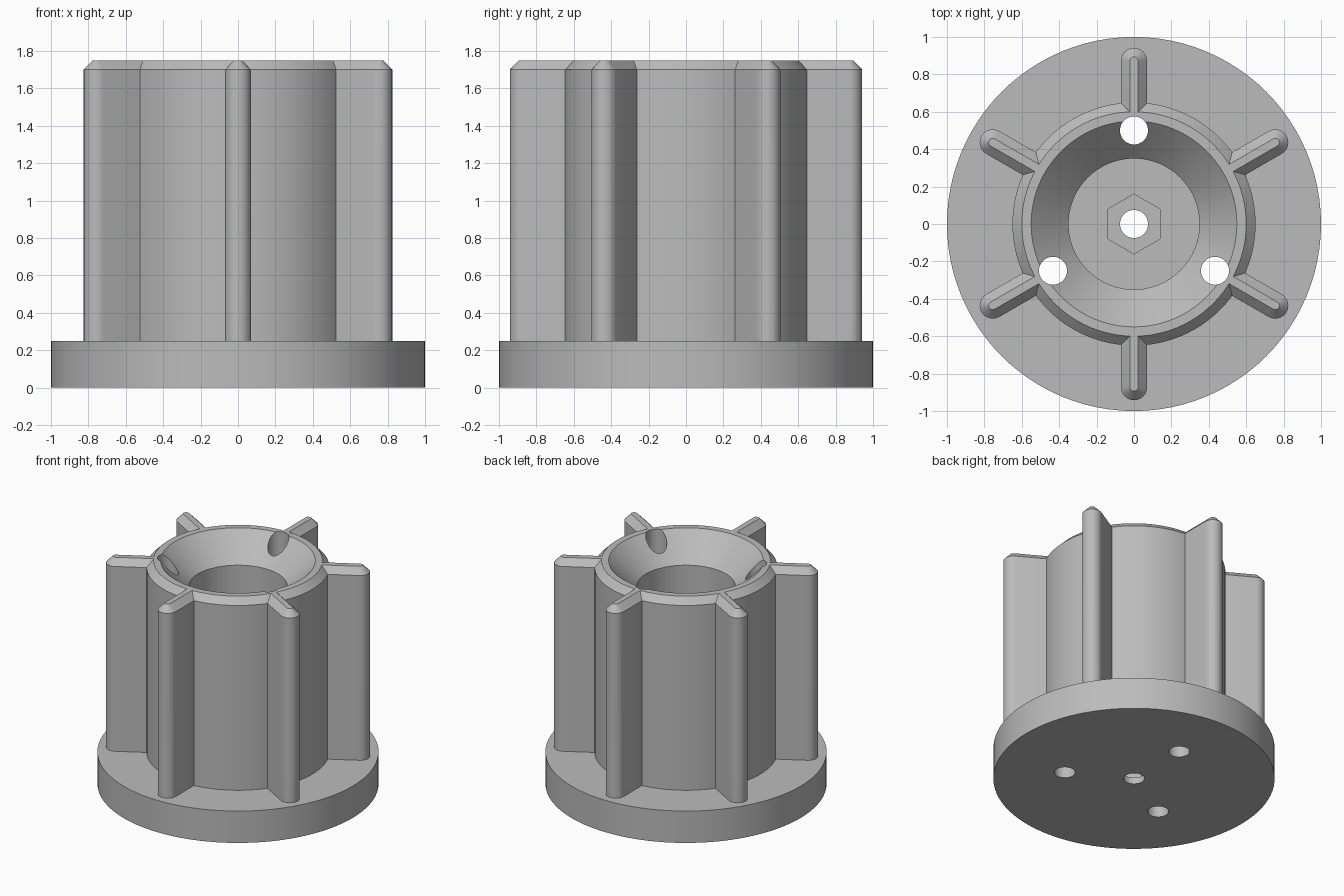
import bpy, bmesh, math
from mathutils import Matrix, Vector

cube = bpy.data.objects.get("Cube")
if cube:
    bpy.data.objects.remove(cube, do_unlink=True)

grey = bpy.data.materials.new("plain grey")
grey.use_nodes = True
GREY = (0.5, 0.5, 0.5, 1)
grey.diffuse_color = GREY
grey.node_tree.nodes["Principled BSDF"].inputs["Base Color"].default_value = GREY


def finish(bm, name):
    bmesh.ops.recalc_face_normals(bm, faces=bm.faces)
    mesh = bpy.data.meshes.new(name)
    bm.to_mesh(mesh)
    bm.free()
    mesh.materials.append(grey)
    obj = bpy.data.objects.new(name, mesh)
    bpy.context.collection.objects.link(obj)
    return obj


def lathe(name, profile, steps=96):
    bm = bmesh.new()
    verts = [bm.verts.new((r, 0, z)) for r, z in profile]
    edges = [bm.edges.new(pair) for pair in zip(verts, verts[1:])]
    bmesh.ops.spin(bm, geom=verts + edges, cent=(0, 0, 0), axis=(0, 0, 1),
                   angle=2 * math.pi, steps=steps)
    bmesh.ops.remove_doubles(bm, verts=bm.verts, dist=1e-4)
    return finish(bm, name)


def loft(name, rings):
    # closed solid through matching rings of points
    bm = bmesh.new()
    loops = [[bm.verts.new(p) for p in ring] for ring in rings]
    n = len(loops[0])
    for a, b in zip(loops, loops[1:]):
        for i in range(n):
            j = (i + 1) % n
            bm.faces.new((a[i], a[j], b[j], b[i]))
    bm.faces.new(loops[0][::-1])
    bm.faces.new(loops[-1])
    return finish(bm, name)


def polygon(radius, sides, z, cx=0, cy=0, turn=0):
    angles = [turn + 2 * math.pi * i / sides for i in range(sides)]
    return [(cx + radius * math.cos(a), cy + radius * math.sin(a), z) for a in angles]


def rib_outline(half, z, start=0.585, centre=0.872, arc=12):
    # straight sided slot with a round outer end
    pts = [(start, -half, z)]
    for i in range(arc + 1):
        a = -math.pi / 2 + math.pi * i / arc
        pts.append((centre + half * math.cos(a), half * math.sin(a), z))
    return pts + [(start, half, z)]


def combine(target, tool, operation):
    mod = target.modifiers.new(operation.title(), 'BOOLEAN')
    mod.operation, mod.object, mod.solver = operation, tool, 'EXACT'
    bpy.context.view_layer.objects.active = target
    bpy.ops.object.modifier_apply(modifier=mod.name)
    bpy.data.objects.remove(tool, do_unlink=True)


# Flange, hub, countersunk mouth and bore in one turned profile
body = lathe("ribbed_hub", [
    (0, 0), (1, 0), (1, 0.25), (0.65, 0.25), (0.65, 1.70), (0.60, 1.75),
    (0.55, 1.75), (0.35, 1.55), (0.35, 0.25), (0, 0.25)])

# Six chamfered ribs
for k in range(6):
    rib = loft("rib", [rib_outline(0.07, 0.2), rib_outline(0.07, 1.70),
                       rib_outline(0.022, 1.75)])
    rib.data.transform(Matrix.Rotation(math.radians(30 + 60 * k), 4, 'Z'))
    combine(body, rib, 'UNION')

# Three long screw holes through the wall, and one in the centre
centres = [(0, 0)]
for deg in (90, 210, 330):
    a = math.radians(deg)
    centres.append((0.5 * math.cos(a), 0.5 * math.sin(a)))
for cx, cy in centres:
    drill = loft("drill", [polygon(0.075, 40, z, cx, cy) for z in (-0.1, 1.9)])
    combine(body, drill, 'DIFFERENCE')

# Hexagonal nut pocket in the floor of the bore
pocket = loft("nut_pocket", [polygon(0.16, 6, z, turn=math.pi / 6) for z in (0.05, 0.4)])
combine(body, pocket, 'DIFFERENCE')

# Smooth shading with sharp edges kept
for o in bpy.context.selected_objects:
    o.select_set(False)
body.select_set(True)
bpy.context.view_layer.objects.active = body
bpy.ops.object.shade_smooth_by_angle(angle=math.radians(25))
